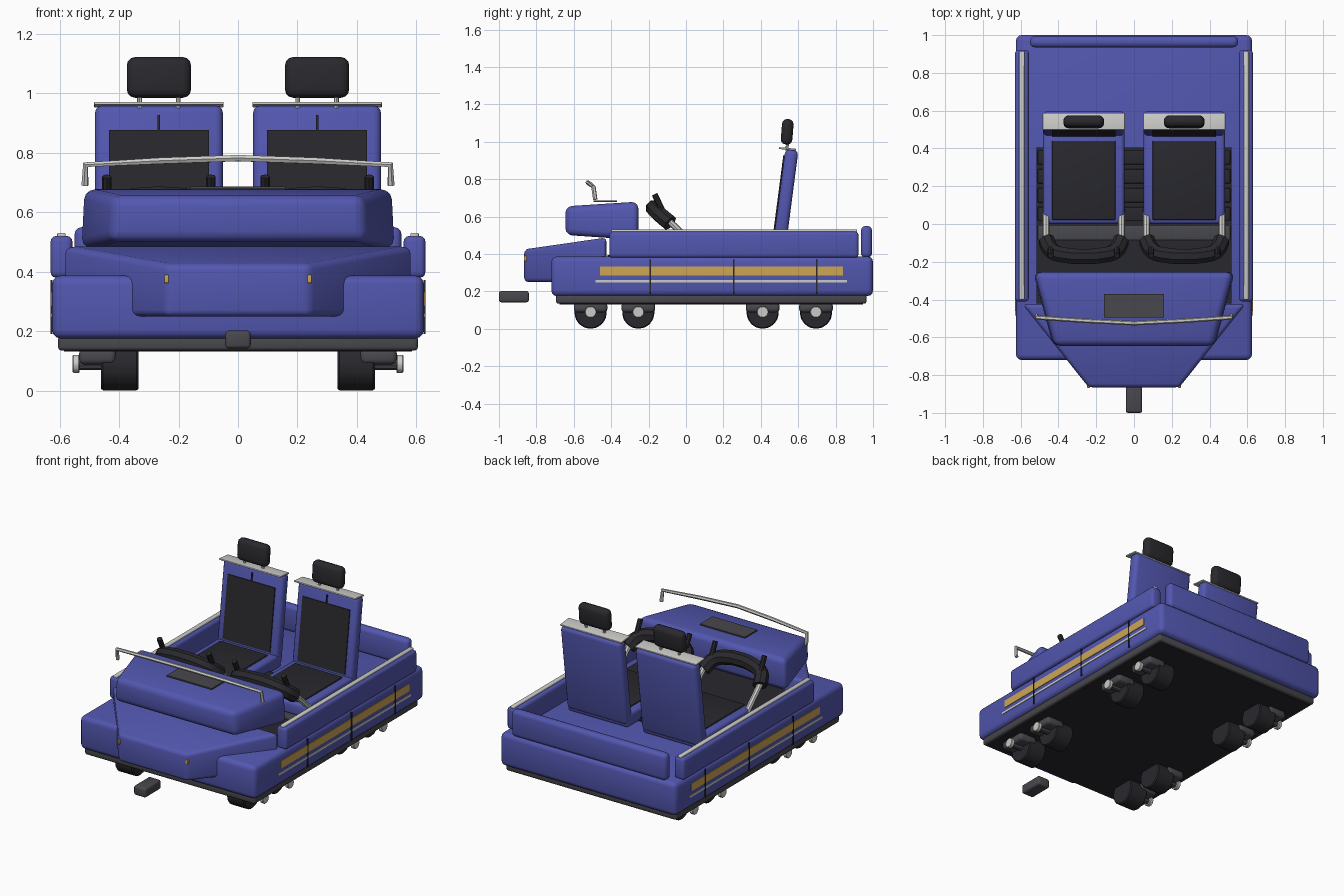
import bpy, bmesh, math
from mathutils import Vector, Matrix

if "Cube" in bpy.data.objects:
    bpy.data.objects.remove(bpy.data.objects["Cube"], do_unlink=True)


def material(name, rgb):
    m = bpy.data.materials.new(name)
    m.use_nodes = True
    m.diffuse_color = (*rgb, 1)
    m.node_tree.nodes["Principled BSDF"].inputs["Base Color"].default_value = (*rgb, 1)
    return m


BLUE = material("blue paint", (0.085, 0.095, 0.43))
BLACK = material("black rubber", (0.022, 0.022, 0.027))
GREY = material("dark grey trim", (0.065, 0.065, 0.075))
SILVER = material("silver metal", (0.6, 0.6, 0.58))
GOLD = material("gold stripe", (0.62, 0.38, 0.09))


def finish(ob, mat):
    ob.data.materials.clear()
    ob.data.materials.append(mat)
    bpy.ops.object.select_all(action="DESELECT")
    ob.select_set(True)
    bpy.context.view_layer.objects.active = ob
    bpy.ops.object.shade_smooth_by_angle(angle=math.radians(35))
    return ob


def from_bmesh(name, bm, mat, bevel=0, segments=3):
    if bevel:
        bmesh.ops.bevel(bm, geom=bm.edges[:], offset=bevel, segments=segments,
                        profile=0.5, affect="EDGES", clamp_overlap=True)
    bmesh.ops.recalc_face_normals(bm, faces=bm.faces[:])
    me = bpy.data.meshes.new(name)
    bm.to_mesh(me)
    bm.free()
    ob = bpy.data.objects.new(name, me)
    bpy.context.collection.objects.link(ob)
    return finish(ob, mat)


# box given by its x, y and z ranges, optionally leaning back
def box(name, xs, ys, zs, mat, bevel=0, lean=0):
    bm = bmesh.new()
    bmesh.ops.create_cube(bm, size=1)
    size = [r[1] - r[0] for r in (xs, ys, zs)]
    bmesh.ops.scale(bm, vec=size, verts=bm.verts)
    ob = from_bmesh(name, bm, mat, bevel)
    ob.location = [(r[0] + r[1]) / 2 for r in (xs, ys, zs)]
    ob.rotation_euler.x = -lean
    return ob


# tapered block between a front section and a back section (half width, y, low, high)
def wedge(name, front, back, mat, bevel, top_inset=0):
    bm = bmesh.new()
    rings = []
    for w, y, lo, hi in (front, back):
        t = w - top_inset
        rings.append([bm.verts.new(p) for p in
                      ((-w, y, lo), (w, y, lo), (t, y, hi), (-t, y, hi))])
    a, b = rings
    bm.faces.new(a)
    bm.faces.new(b)
    for i in range(4):
        j = (i + 1) % 4
        bm.faces.new((a[i], a[j], b[j], b[i]))
    return from_bmesh(name, bm, mat, bevel)


def tube(name, points, radius, mat, sides=2, smooth=False):
    cu = bpy.data.curves.new(name, "CURVE")
    cu.dimensions = "3D"
    cu.bevel_depth = radius
    cu.bevel_resolution = sides
    cu.use_fill_caps = True
    cu.resolution_u = 4
    sp = cu.splines.new("BEZIER" if smooth else "POLY")
    if smooth:
        sp.bezier_points.add(len(points) - 1)
        for bp, p in zip(sp.bezier_points, points):
            bp.co = p
            bp.handle_left_type = bp.handle_right_type = "AUTO"
    else:
        sp.points.add(len(points) - 1)
        for pt, p in zip(sp.points, points):
            pt.co = (*p, 1)
    ob = bpy.data.objects.new(name, cu)
    bpy.context.collection.objects.link(ob)
    bpy.ops.object.select_all(action="DESELECT")
    ob.select_set(True)
    bpy.context.view_layer.objects.active = ob
    bpy.ops.object.convert(target="MESH")
    return finish(bpy.context.view_layer.objects.active, mat)


# cylinder along x
def disc(name, x0, x1, y, z, r, sides, mat, bevel=0):
    bm = bmesh.new()
    bmesh.ops.create_cone(bm, cap_ends=True, segments=sides, radius1=r, radius2=r,
                          depth=abs(x1 - x0), matrix=Matrix.Rotation(math.pi / 2, 4, "Y"))
    ob = from_bmesh(name, bm, mat, bevel, 1)
    ob.location = ((x0 + x1) / 2, y, z)
    return ob


def span(side, a, b):
    return tuple(sorted((side * a, side * b)))


# Hull, skirt and underside
box("hull", (-0.625, 0.625), (-0.72, 1.0), (0.175, 0.387), BLUE, 0.03)
box("skirt", (-0.605, 0.605), (-0.695, 0.965), (0.135, 0.185), GREY, 0.012)
box("underside", (-0.585, 0.585), (-0.675, 0.945), (0.131, 0.14), BLACK)

# Nose, dashboard and tow bar
wedge("nose", (0.24, -0.865, 0.25, 0.425), (0.59, -0.425, 0.25, 0.488), BLUE, 0.022)
wedge("dashboard", (0.43, -0.645, 0.502, 0.655), (0.535, -0.255, 0.475, 0.68), BLUE, 0.035, 0.01)
box("dash_panel", (-0.16, 0.16), (-0.495, -0.37), (0.678, 0.686), GREY)
box("tow_bar", (-0.043, 0.043), (-1.0, -0.84), (0.142, 0.202), GREY, 0.012)

# Handrail over the dashboard
rail = [(-0.515, -0.485, 0.69), (-0.512, -0.495, 0.76), (-0.26, -0.512, 0.773),
        (0, -0.525, 0.782)]
rail += [(-x, y, z) for x, y, z in reversed(rail[:-1])]
tube("front_handrail", rail, 0.012, SILVER, 1)

# Cabin floor with slats, and the tail wall
box("cabin_floor", (-0.515, 0.515), (-0.42, 0.405), (0.38, 0.395), BLACK)
for i in range(5):
    y = -0.05 + i * 0.1
    box("floor_slat", (-0.51, 0.51), (y - 0.035, y + 0.04), (0.39, 0.405), GREY if i == 0 else BLACK, 0.004)
box("tail_wall", (-0.55, 0.55), (0.935, 0.995), (0.38, 0.55), BLUE, 0.025)

for s in (-1, 1):
    # Side walls with top rails
    box("side_wall", span(s, 0.557, 0.63), (-0.41, 0.922), (0.38, 0.52), BLUE, 0.018)
    box("wall_rail", span(s, 0.58, 0.608), (-0.4, 0.915), (0.515, 0.531), SILVER, 0.005)

    # Painted side stripes and panel seams
    box("gold_stripe", span(s, 0.622, 0.629), (-0.46, 0.84), (0.284, 0.332), GOLD)
    box("silver_stripe", span(s, 0.622, 0.629), (-0.485, 0.86), (0.247, 0.26), SILVER)
    for y in (-0.19, 0.255, 0.7):
        box("panel_seam", span(s, 0.623, 0.631), (y - 0.004, y + 0.004), (0.19, 0.372), BLACK)

    # Marker lamp on the nose
    box("marker_lamp", span(s, 0.233, 0.248), (-0.867, -0.845), (0.362, 0.39), GOLD, 0.003)

    # Wheels with brackets and hubs
    for y in (-0.51, -0.255, 0.41, 0.695):
        disc("wheel", s * 0.335, s * 0.46, y, 0.087, 0.087, 16, BLACK, 0.006)
        box("axle_bracket", span(s, 0.41, 0.535), (y - 0.09, y + 0.09), (0.088, 0.14), GREY, 0.018)
        disc("axle", s * 0.45, s * 0.54, y, 0.087, 0.018, 8, GREY)
        disc("hub_cap", s * 0.533, s * 0.556, y, 0.09, 0.032, 10, SILVER, 0.003)

    # Seat: cushion, backrest and their dark pads
    c = s * 0.266
    wide, pad = (c - 0.215, c + 0.215), (c - 0.168, c + 0.168)
    box("seat_cushion", wide, (0.0, 0.52), (0.38, 0.47), BLUE, 0.02)
    box("cushion_pad", pad, (0.022, 0.44), (0.465, 0.479), BLACK, 0.004)
    lean = 0.13
    back = Vector((c, 0.53, 0.68))
    box("backrest", wide, (0.495, 0.565), (0.4, 0.96), BLUE, 0.025, lean)
    for name, xs, z0, z1 in (("backrest_pad", pad, 0.48, 0.878),
                             ("backrest_seam", (c - 0.004, c + 0.004), 0.87, 0.927)):
        mid = (z0 + z1) / 2 - back.z
        y = back.y + mid * math.sin(lean) - 0.037
        box(name, xs, (y - 0.005, y + 0.005), (z0, z1), BLACK, 0, lean)
    box("backrest_cap", (c - 0.218, c + 0.218), (0.498, 0.588), (0.957, 0.967), SILVER, 0.003, 0.1)

    # Headrest on two posts
    for dx in (-0.065, 0.065):
        tube("headrest_post", [(c + dx, 0.54, 0.95), (c + dx, 0.543, 1.01)], 0.008, SILVER)
    box("headrest", (c - 0.108, c + 0.108), (0.51, 0.572), (0.985, 1.122), BLACK, 0.028, 0.08)

    # Padded lap bar with struts and grips
    half = [(-0.2, -0.085, 0.565), (-0.165, -0.145, 0.615), (-0.08, -0.168, 0.64)]
    arc = half + [(0, -0.172, 0.645)] + [(-x, y, z) for x, y, z in reversed(half)]
    tube("lap_bar_pad", [(c + x, y, z) for x, y, z in arc], 0.044, BLACK, 2, True)
    for d in (-1, 1):
        tube("lap_bar_strut", [(c + d * 0.2, -0.1, 0.585), (c + d * 0.2, 0.075, 0.42)], 0.018, SILVER)
        tube("lap_bar_grip", [(c + d * 0.175, -0.13, 0.64), (c + d * 0.175, -0.168, 0.72)], 0.016, BLACK)
